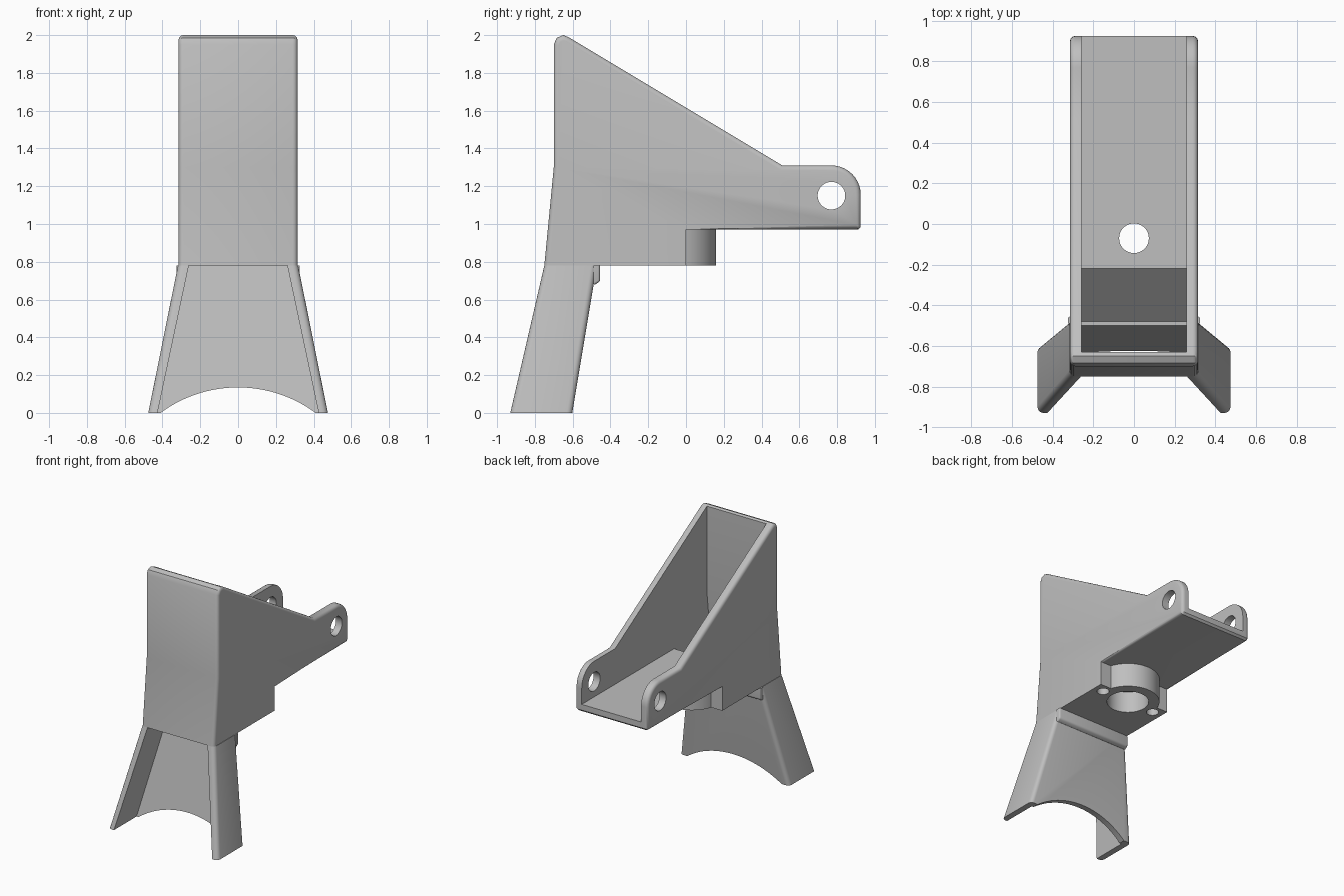
import bpy, bmesh, math
from mathutils import Matrix

if "Cube" in bpy.data.objects:
    bpy.data.objects.remove(bpy.data.objects["Cube"], do_unlink=True)

grey = bpy.data.materials.new("light_grey")
grey.use_nodes = True
grey.diffuse_color = (0.52, 0.52, 0.52, 1)
grey.node_tree.nodes["Principled BSDF"].inputs["Base Color"].default_value = grey.diffuse_color


def make(name, bm):
    bmesh.ops.recalc_face_normals(bm, faces=bm.faces[:])
    mesh = bpy.data.meshes.new(name)
    bm.to_mesh(mesh)
    bm.free()
    mesh.materials.append(grey)
    ob = bpy.data.objects.new(name, mesh)
    bpy.context.collection.objects.link(ob)
    return ob


def prism(profile, half):
    """Side profile (y, z) extruded across x."""
    bm = bmesh.new()
    rings = [[bm.verts.new((x, y, z)) for y, z in profile] for x in (-half, half)]
    for ring in rings:
        bm.faces.new(ring)
    n = len(profile)
    for i in range(n):
        j = (i + 1) % n
        bm.faces.new((rings[0][i], rings[0][j], rings[1][j], rings[1][i]))
    bmesh.ops.recalc_face_normals(bm, faces=bm.faces[:])
    return bm


def frustum(top, bottom):
    """Tapered box between two (half width, front y, back y, z) sections."""
    bm = bmesh.new()
    rings = [[bm.verts.new(p + (z,)) for p in ((-w, f), (w, f), (w, b), (-w, b))]
             for w, f, b, z in (top, bottom)]
    for ring in rings:
        bm.faces.new(ring)
    for i in range(4):
        j = (i + 1) % 4
        bm.faces.new((rings[0][i], rings[0][j], rings[1][j], rings[1][i]))
    bmesh.ops.recalc_face_normals(bm, faces=bm.faces[:])
    return bm


def cylinder(radius, length, centre, axis="Z", sides=48):
    turn = {"Z": Matrix(), "X": Matrix.Rotation(math.pi / 2, 4, "Y"),
            "Y": Matrix.Rotation(math.pi / 2, 4, "X")}[axis]
    bm = bmesh.new()
    bmesh.ops.create_cone(bm, cap_ends=True, segments=sides, radius1=radius, radius2=radius,
                          depth=length, matrix=Matrix.Translation(centre) @ turn)
    return bm


def combine(target, bm, operation="DIFFERENCE"):
    tool = make("tool", bm)
    tool.hide_render = True
    mod = target.modifiers.new("combine", "BOOLEAN")
    mod.operation, mod.solver, mod.object = operation, "EXACT", tool
    bpy.context.view_layer.objects.active = target
    bpy.ops.object.modifier_apply(modifier=mod.name)
    bpy.data.objects.remove(tool, do_unlink=True)


def round_edges(bm, rule, width, segments=4):
    edges = [e for e in bm.edges if rule(*(v.co for v in e.verts))]
    bmesh.ops.bevel(bm, geom=edges, offset=width, segments=segments, profile=0.5,
                    affect="EDGES", clamp_overlap=True)


def smooth(ob):
    bpy.ops.object.select_all(action="DESELECT")
    ob.select_set(True)
    bpy.context.view_layer.objects.active = ob
    bpy.ops.object.shade_smooth_by_angle(angle=math.radians(35))


BASE, PLATE, FLOOR = 0.78, 0.97, 1.03
EAR_Y, EAR_Z, EAR_R = 0.77, 1.155, 0.155
HOLE_Y = -0.07

# Hopper body: side outline with rounded ears
ear = [(EAR_Y + EAR_R * math.cos(a), EAR_Z + EAR_R * math.sin(a))
       for a in (math.radians(9 * i) for i in range(11))]
outline = [(-0.75, BASE), (0, BASE), (0, PLATE), (0.91, PLATE), (0.925, 0.985)] + ear + [
    (0.51, 1.31), (-0.62, 1.988), (-0.65, 2.0), (-0.685, 1.985), (-0.70, 1.95), (-0.70, 1.3)]
bm = prism(outline, 0.315)


def rim(a, b):
    same_side = abs(a.x - b.x) < 0.001
    above = min(a.z, b.z) > 0.9
    return same_side and (above or max(a.y, b.y) < -0.69)


round_edges(bm, rim, 0.035)
body = make("hopper_body", bm)

# Mounting collar under the floor
combine(body, cylinder(0.23, 0.22, (0, HOLE_Y, BASE + 0.11), sides=64), "UNION")

# Hollow inside with a sloping chute
combine(body, prism([(-0.63, 2.2), (1.2, 2.2), (1.2, FLOOR), (-0.22, FLOOR), (-0.48, BASE),
                     (-0.48, 0.6), (-0.69, 0.6), (-0.69, BASE), (-0.63, 1.3)], 0.258))

# Ear holes, drain hole, socket and screw holes
combine(body, cylinder(0.073, 2, (0, EAR_Y, 1.15), "X"))
combine(body, cylinder(0.073, 1, (0, HOLE_Y, 1)))
combine(body, cylinder(0.152, 0.4, (0, HOLE_Y, BASE - 0.03)))
for side in (-1, 1):
    combine(body, cylinder(0.045, 0.3, (side * 0.235, HOLE_Y, BASE), sides=24))
smooth(body)

# Flared spout, open at the front
bm = frustum((0.318, -0.75, -0.472, BASE), (0.475, -0.93, -0.602, 0))
round_edges(bm, lambda a, b: abs(a.z - b.z) > 0.5, 0.03)
spout = make("flared_spout", bm)
combine(spout, frustum((0.25, -1.2, -0.49, 0.83), (0.437, -1.2, -0.66, -0.05)))
combine(spout, cylinder(0.69, 3, (0, -0.6, -0.555), "Y", 128))
smooth(spout)

# Rounded lip behind the spout
bm = prism([(-0.49, 0.675), (-0.455, 0.695), (-0.455, BASE), (-0.49, BASE)], 0.325)
round_edges(bm, lambda a, b: max(a.z, b.z) < 0.7 or
            (abs(a.x - b.x) < 0.001 and abs(a.z - b.z) > 0.05 and a.y > -0.46), 0.012, 3)
lip = make("spout_lip", bm)
smooth(lip)
